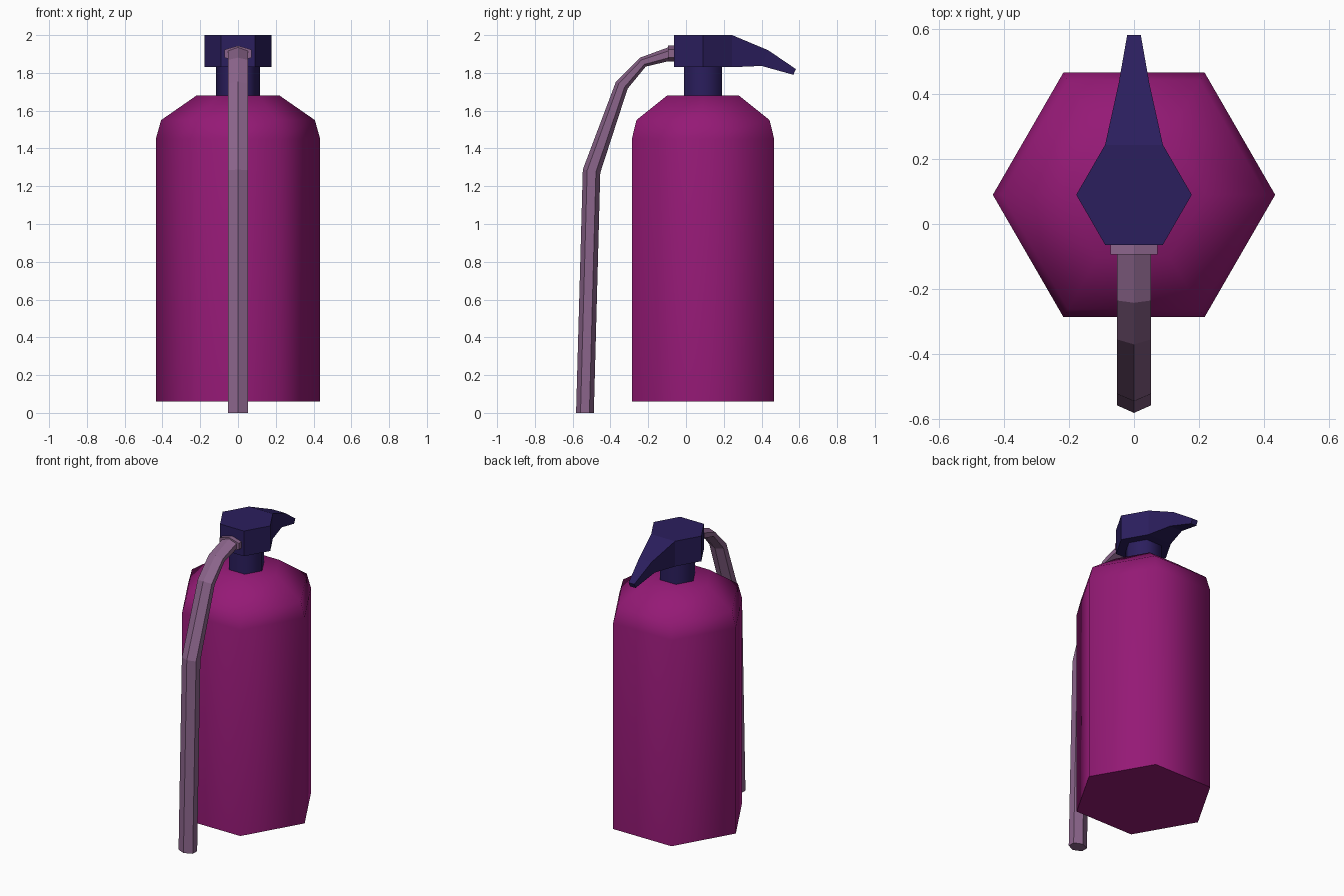
import bpy, bmesh, math
from mathutils import Vector

if "Cube" in bpy.data.objects:
    bpy.data.objects.remove(bpy.data.objects["Cube"])

CY = 0.09  # axis of the cylinder in y


def material(name, rgb):
    m = bpy.data.materials.new(name)
    m.diffuse_color = (*rgb, 1)
    m.use_nodes = True
    m.node_tree.nodes["Principled BSDF"].inputs["Base Color"].default_value = m.diffuse_color
    return m


MAGENTA = material("magenta", (0.30, 0.01, 0.18))
NAVY = material("navy", (0.024, 0.013, 0.11))
MAUVE = material("mauve", (0.26, 0.13, 0.26))


def finish(name, bm, mat, smooth=False):
    bmesh.ops.recalc_face_normals(bm, faces=bm.faces)
    me = bpy.data.meshes.new(name)
    bm.to_mesh(me)
    bm.free()
    me.materials.append(mat)
    ob = bpy.data.objects.new(name, me)
    bpy.context.collection.objects.link(ob)
    if smooth:
        bpy.ops.object.select_all(action='DESELECT')
        ob.select_set(True)
        bpy.context.view_layer.objects.active = ob
        bpy.ops.object.shade_smooth_by_angle(angle=math.radians(65))
    return ob


def loft(rings):
    """Skin a list of equal-length rings and cap both ends."""
    bm = bmesh.new()
    vs = [[bm.verts.new(p) for p in r] for r in rings]
    n = len(vs[0])
    for a, b in zip(vs, vs[1:]):
        for i in range(n):
            j = (i + 1) % n
            bm.faces.new((a[i], a[j], b[j], b[i]))
    bm.faces.new(vs[0])
    bm.faces.new(vs[-1])
    return bm


def upright(profile):
    """Hexagonal rings from (radius, z) pairs, with points on +x and -x."""
    return loft([[(r * math.cos(i * math.pi / 3), CY + r * math.sin(i * math.pi / 3), z)
                  for i in range(6)] for r, z in profile])


def hex_ring(y, z, half_w, half_h, direction):
    """Hexagon across a path in the yz plane, with points along the path normal."""
    normal = Vector((0, -direction.z, direction.y))
    ring = []
    for i in range(6):
        a = i * math.pi / 3
        side = half_w * math.sin(a) / math.sin(math.pi / 3)
        ring.append(Vector((side, y, z)) + normal * half_h * math.cos(a))
    return ring


# Tank with sloping shoulder
finish("tank", upright([(0.435, 0.06), (0.435, 1.45), (0.407, 1.55), (0.22, 1.68)]),
       MAGENTA, True)

# Neck
finish("neck", upright([(0.117, 1.67), (0.117, 1.84)]), NAVY, True)

# Valve head, with its back face drawn out into the lever
bm = upright([(0.178, 1.83), (0.178, 2.0)])
bmesh.ops.recalc_face_normals(bm, faces=bm.faces)
face = max(bm.faces, key=lambda f: f.calc_center_median().y)
# each step: half width, top (y, z), bottom (y, z)
for w, top, bottom in [(0.047, (0.435, 1.92), (0.40, 1.837)),
                       (0.021, (0.582, 1.82), (0.568, 1.79))]:
    face = bmesh.ops.extrude_discrete_faces(bm, faces=[face])["faces"][0]
    mid = face.calc_center_median().z
    for v in face.verts:
        y, z = top if v.co.z > mid else bottom
        v.co = (math.copysign(w, v.co.x), y, z)
finish("valve_lever", bm, NAVY)

# Hose: (y, z, half thickness) along its path
path = [(-0.535, 0.0, 0.047), (-0.50, 1.28, 0.047), (-0.34, 1.735, 0.036),
        (-0.228, 1.857, 0.028), (-0.08, 1.902, 0.036)]
pts = [Vector((0, y, z)) for y, z, _ in path]
rings = []
for i, (y, z, h) in enumerate(path):
    d = Vector((0, 0, 0))
    if i > 0:
        d += (pts[i] - pts[i - 1]).normalized()
    if i < len(pts) - 1:
        d += (pts[i + 1] - pts[i]).normalized()
    if i == 0:
        d = Vector((0, 0, 1))  # cut flat on the ground
    rings.append(hex_ring(y, z, 0.053, h, d.normalized()))
finish("hose", loft(rings), MAUVE)

# Collar joining hose to valve
finish("hose_collar", loft([hex_ring(y, 1.902, 0.072, 0.042, Vector((0, 1, 0)))
                            for y in (-0.094, -0.055)]), MAUVE)
